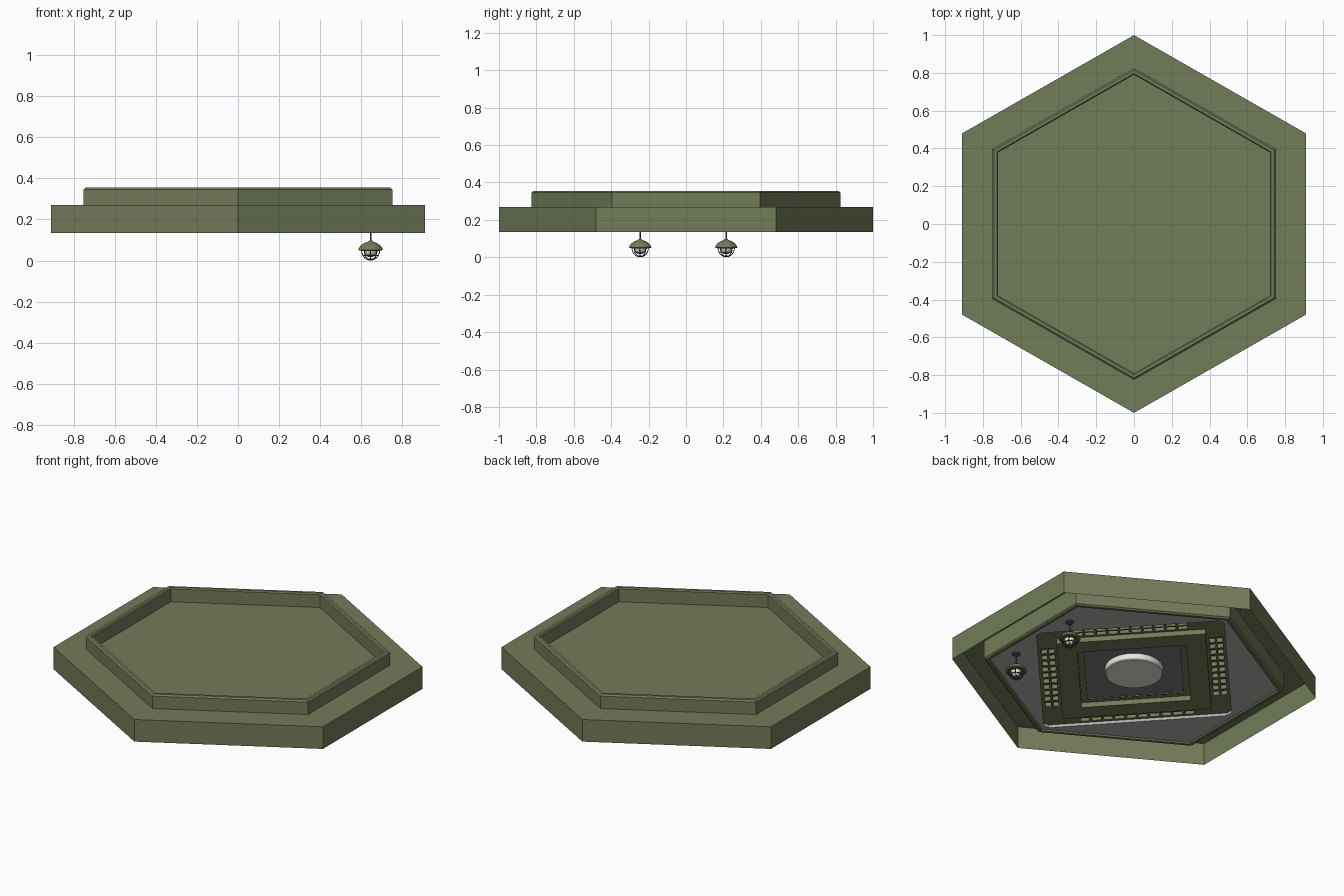
import bpy, bmesh, math
from mathutils import Vector

if "Cube" in bpy.data.objects:
    bpy.data.objects.remove(bpy.data.objects["Cube"])


def material(name, rgb):
    m = bpy.data.materials.new(name)
    m.diffuse_color = (*rgb, 1)
    m.use_nodes = True
    m.node_tree.nodes["Principled BSDF"].inputs["Base Color"].default_value = m.diffuse_color
    return m


GREEN = material("olive green", (0.17, 0.20, 0.10))
GREY = material("ceiling grey", (0.48, 0.44, 0.44))
DARK = material("recess grey", (0.21, 0.19, 0.195))
PALE = material("pale lens", (0.80, 0.80, 0.70))
METAL = material("dark metal", (0.10, 0.09, 0.085))

HEX = [(0, -1), (0.91, -0.48), (0.91, 0.48), (0, 1), (-0.91, 0.48), (-0.91, -0.48)]
DIAMOND = [(0, -1), (0.91, 0), (0, 1), (-0.91, 0)]


def circle(n):
    return [(math.cos(2 * math.pi * i / n), math.sin(2 * math.pi * i / n)) for i in range(n)]


def finish(name, bm, mats, smooth=False):
    bmesh.ops.recalc_face_normals(bm, faces=bm.faces)
    me = bpy.data.meshes.new(name)
    bm.to_mesh(me)
    bm.free()
    for m in mats:
        me.materials.append(m)
    ob = bpy.data.objects.new(name, me)
    bpy.context.collection.objects.link(ob)
    if smooth:
        bpy.context.view_layer.objects.active = ob
        ob.select_set(True)
        bpy.ops.object.shade_smooth_by_angle(angle=math.radians(40))
        ob.select_set(False)
    return ob


def sweep(name, base, profile, mats, at=(0, 0), cap_start=False, cap_end=False,
          closed=False, smooth=False):
    """Stack scaled copies of a base outline along (scale, z) pairs."""
    bm = bmesh.new()
    rings = [[bm.verts.new((at[0] + x * s, at[1] + y * s, z)) for x, y in base]
             for s, z in profile]
    pairs = list(zip(rings, rings[1:])) + ([(rings[-1], rings[0])] if closed else [])
    n = len(base)
    for a, b in pairs:
        for i in range(n):
            bm.faces.new((a[i], a[(i + 1) % n], b[(i + 1) % n], b[i]))
    if cap_start:
        bm.faces.new(rings[0])
    if cap_end:
        bm.faces.new(rings[-1]).material_index = len(mats) - 1
    return finish(name, bm, mats, smooth)


def wires(name, paths, radius, mat):
    """Tubes along several point paths, turned into one mesh."""
    cu = bpy.data.curves.new(name + "_curve", 'CURVE')
    cu.dimensions = '3D'
    cu.bevel_depth = radius
    cu.bevel_resolution = 1
    cu.use_fill_caps = True
    for pts, cyclic in paths:
        sp = cu.splines.new('POLY')
        sp.points.add(len(pts) - 1)
        for p, c in zip(sp.points, pts):
            p.co = (*c, 1)
        sp.use_cyclic_u = cyclic
    tmp = bpy.data.objects.new(name + "_tmp", cu)
    bpy.context.collection.objects.link(tmp)
    dg = bpy.context.evaluated_depsgraph_get()
    me = bpy.data.meshes.new_from_object(tmp.evaluated_get(dg))
    bpy.data.objects.remove(tmp)
    me.materials.clear()
    me.materials.append(mat)
    bpy.context.collection.objects.link(bpy.data.objects.new(name, me))


# Outer roof: open shell with a flat top
sweep("roof_shell", HEX, [(1, 0.135), (1, 0.27)], [GREEN], cap_end=True)

# Raised rim that also hangs below the roof
sweep("inner_rim", HEX, [(0.815, 0.155), (0.825, 0.163), (0.825, 0.346), (0.815, 0.355),
                         (0.797, 0.355), (0.79, 0.348), (0.79, 0.163), (0.797, 0.155)],
      [GREEN], closed=True)

# Ceiling panel with a corner-cut diamond hole
CZ, HOLE = 0.163, 0.775
cut = []
for i, c in enumerate(DIAMOND):
    v = Vector(c)
    cut += [v.lerp(Vector(DIAMOND[i - 1]), 0.025), v.lerp(Vector(DIAMOND[(i + 1) % 4]), 0.025)]
cut = [tuple(v) for v in cut]
bm = bmesh.new()
edges = []
for outline, s in ((HEX, 0.8), (cut, HOLE)):
    vs = [bm.verts.new((x * s, y * s, CZ)) for x, y in outline]
    edges += [bm.edges.new((vs[i - 1], vs[i])) for i in range(len(vs))]
bmesh.ops.triangle_fill(bm, edges=edges, use_beauty=True, normal=(0, 0, -1))
finish("ceiling_panel", bm, [GREY])
sweep("ceiling_hole_edge", cut, [(HOLE, CZ), (HOLE, 0.185)], [GREY])

# Vent plate: a grid whose slot cells are pushed in
h = HOLE / math.sqrt(2)
rows = [(0.452, 0.485), (0.497, 0.530)]
slots = [(-0.335 + 0.068 * i, -0.335 + 0.068 * i + 0.054) for i in range(10)]
bands = rows + [(-b, -a) for a, b in rows]
cuts = sorted({round(c, 4) for r in bands + slots for c in r} | {-h, h})


def inside(c, ranges):
    return any(a < c < b for a, b in ranges)


def place(u, v, z):
    k = math.sqrt(0.5)
    return ((u - v) * k * 0.91, (u + v) * k, z)


bm = bmesh.new()
grid = [[bm.verts.new(place(u, v, 0.18)) for v in cuts] for u in cuts]
holes = []
for i in range(len(cuts) - 1):
    for j in range(len(cuts) - 1):
        u, v = (cuts[i] + cuts[i + 1]) / 2, (cuts[j] + cuts[j + 1]) / 2
        f = bm.faces.new((grid[i][j], grid[i][j + 1], grid[i + 1][j + 1], grid[i + 1][j]))
        if abs(u) < 0.318 and abs(v) < 0.318:
            continue
        if (inside(u, bands) and inside(v, slots)) or (inside(v, bands) and inside(u, slots)):
            holes.append(f)
middle = [f for f in bm.faces if max(abs(f.calc_center_median().x / 0.91)
          + abs(f.calc_center_median().y), 0) < 0.42]
for f in holes:
    ring = list(f.verts)
    top = [bm.verts.new((q.co.x, q.co.y, 0.205)) for q in ring]
    for k in range(4):
        bm.faces.new((ring[k], ring[(k + 1) % 4], top[(k + 1) % 4], top[k]))
    bm.faces.new(top)
bmesh.ops.delete(bm, geom=holes + middle, context='FACES')
finish("vent_plate", bm, [GREEN])

# Hanging frame with a recessed grey panel, and the round lens in it
sweep("vent_frame", DIAMOND, [(0.615, 0.181), (0.615, 0.15), (0.45, 0.15), (0.45, 0.205)],
      [GREEN, DARK], cap_end=True)
sweep("centre_lens", circle(40), [(0.16, 0.205), (0.16, 0.17), (0.155, 0.165)],
      [PALE], cap_end=True, smooth=True)

# Two caged hanging lamps
for side, y in (("front", -0.245), ("back", 0.215)):
    p = (0.645, y)
    sweep(side + "_lamp_rosette", circle(16), [(0.024, CZ), (0.024, 0.158), (0.012, 0.154)],
          [METAL], p, cap_end=True, smooth=True)
    sweep(side + "_lamp_cord", circle(8), [(0.0035, 0.16), (0.0035, 0.09)], [METAL], p)
    sweep(side + "_lamp_shade", circle(24),
          [(0.008, 0.097), (0.012, 0.092), (0.03, 0.086), (0.045, 0.076), (0.055, 0.064),
           (0.06, 0.052), (0.056, 0.050), (0.044, 0.050), (0.044, 0.056)],
          [GREEN], p, cap_start=True, cap_end=True, smooth=True)
    arc = [math.radians(a) for a in range(0, 91, 15)]
    sweep(side + "_lamp_bulb", circle(16),
          [(0.031 * math.cos(a) + 0.001, 0.05 - 0.034 * math.sin(a)) for a in arc],
          [PALE], p, cap_end=True, smooth=True)
    paths = []
    for k in range(8):
        t = math.pi * k / 4
        paths.append(([(p[0] + 0.044 * math.cos(a) * math.cos(t),
                        p[1] + 0.044 * math.cos(a) * math.sin(t),
                        0.05 - 0.0475 * math.sin(a)) for a in arc], False))
    for r, z in ((0.044, 0.049), (0.037, 0.024), (0.018, 0.007)):
        paths.append(([(p[0] + r * x, p[1] + r * yy, z) for x, yy in circle(20)], True))
    wires(side + "_lamp_cage", paths, 0.0025, METAL)
